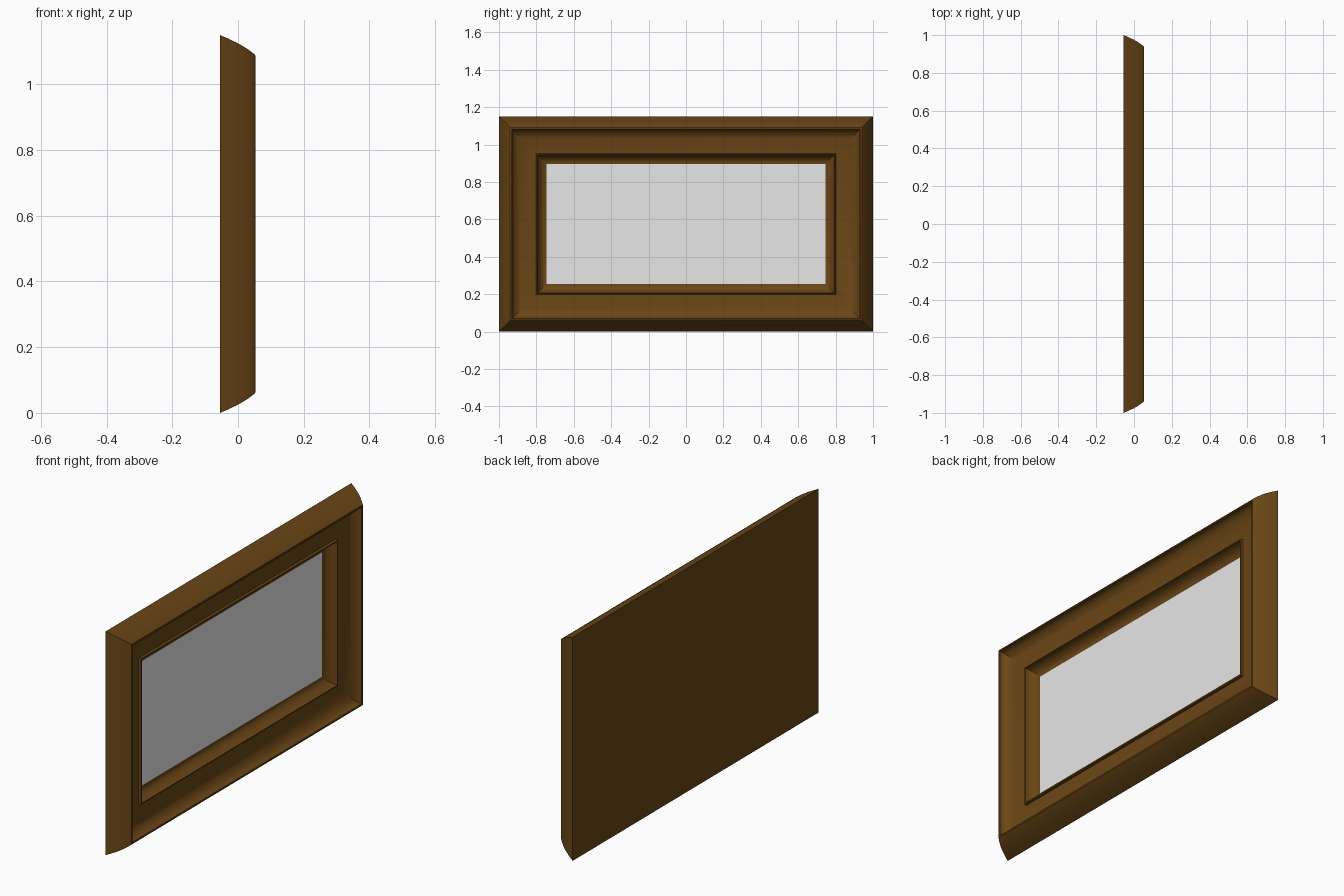
import bpy, bmesh, math

if "Cube" in bpy.data.objects:
    bpy.data.objects.remove(bpy.data.objects["Cube"])

HALF_W, HEIGHT, BACK = 1.0, 1.15, -0.055


def material(name, color):
    m = bpy.data.materials.new(name)
    m.diffuse_color = (*color, 1)
    m.use_nodes = True
    m.node_tree.nodes["Principled BSDF"].inputs["Base Color"].default_value = m.diffuse_color
    return m


def corners(inset, x):
    """Four corners of a rectangle inset from the outer edge, seen from +x."""
    w = HALF_W - inset
    return [(x, -w, inset), (x, w, inset), (x, w, HEIGHT - inset), (x, -w, HEIGHT - inset)]


def cove(start, end, steps):
    """Concave quarter curve: steep at the start, flat at the end."""
    pts = []
    for i in range(1, steps + 1):
        a = math.pi / 2 * i / steps
        pts.append((start[0] + (end[0] - start[0]) * (1 - math.cos(a)),
                    start[1] + (end[1] - start[1]) * math.sin(a)))
    return pts


def make_object(name, bm, mat):
    me = bpy.data.meshes.new(name)
    bm.to_mesh(me)
    bm.free()
    me.materials.append(mat)
    ob = bpy.data.objects.new(name, me)
    bpy.context.collection.objects.link(ob)
    return ob


wood = material("dark_brown_wood", (0.144, 0.061, 0.008))
grey = material("light_grey_panel", (0.8, 0.8, 0.8))

# Moulding section as (inset from outer edge, x): outer curve and ridge
profile = [(0.0, BACK), (0.012, -0.027), (0.025, 0.0), (0.037, 0.021),
           (0.048, 0.037), (0.055, 0.046), (0.060, 0.052), (0.066, 0.054),
           (0.070, 0.052), (0.071, 0.046)]
# Wide cove, small raised lip, and inner cove down to the panel
profile += cove((0.071, 0.046), (0.198, -0.004), 9)
profile += [(0.200, 0.008), (0.206, 0.009)]
profile += cove((0.206, 0.009), (0.257, -0.043), 6)

# Mitred frame with a closed flat back
bm = bmesh.new()
rings = [[bm.verts.new(c) for c in corners(*p)] for p in profile]
bm.faces.new(rings[0][::-1])
for a, b in zip(rings, rings[1:]):
    for i in range(4):
        j = (i + 1) % 4
        bm.faces.new((a[i], a[j], b[j], b[i]))
frame = make_object("frame", bm, wood)
bpy.context.view_layer.objects.active = frame
frame.select_set(True)
bpy.ops.object.shade_smooth_by_angle(angle=math.radians(30))

# Flat panel inside the frame
bm = bmesh.new()
bm.faces.new([bm.verts.new(c) for c in corners(0.255, -0.0425)])
make_object("picture_panel", bm, grey)
